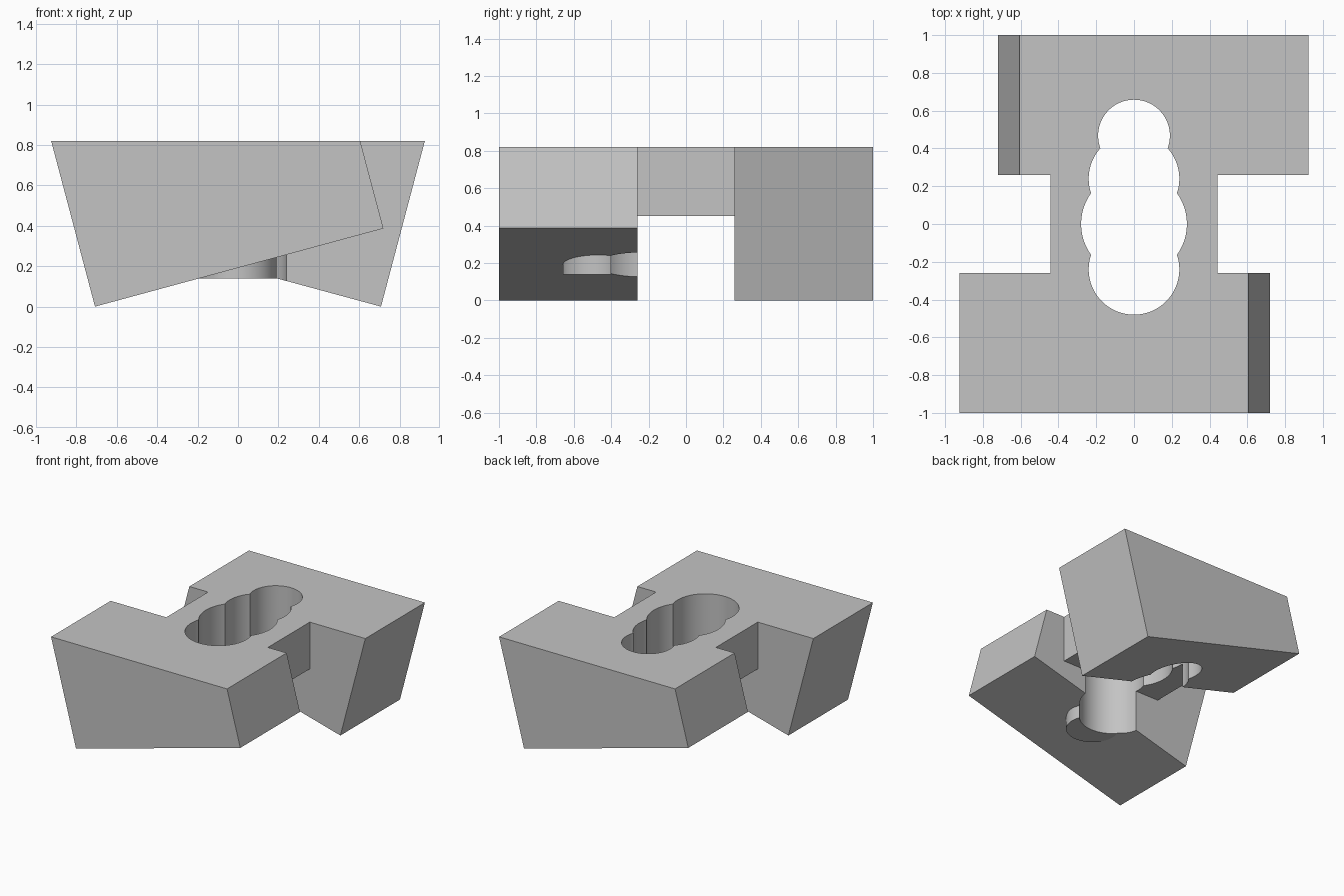
import bpy
import bmesh
import math
from mathutils import Matrix

cube = bpy.data.objects.get("Cube")
if cube:
    bpy.data.objects.remove(cube, do_unlink=True)

grey = bpy.data.materials.new("plain grey")
grey.use_nodes = True
COLOUR = (0.55, 0.55, 0.55, 1)
grey.diffuse_color = COLOUR
grey.node_tree.nodes["Principled BSDF"].inputs["Base Color"].default_value = COLOUR


def finish(bm, name):
    bmesh.ops.recalc_face_normals(bm, faces=bm.faces)
    mesh = bpy.data.meshes.new(name)
    bm.to_mesh(mesh)
    bm.free()
    mesh.materials.append(grey)
    obj = bpy.data.objects.new(name, mesh)
    bpy.context.collection.objects.link(obj)
    return obj


def prism(name, profile, y0, y1):
    """Extrude an x-z profile along y."""
    bm = bmesh.new()
    face = bm.faces.new([bm.verts.new((x, y0, z)) for x, z in profile])
    out = bmesh.ops.extrude_face_region(bm, geom=[face])
    verts = [g for g in out["geom"] if isinstance(g, bmesh.types.BMVert)]
    bmesh.ops.translate(bm, verts=verts, vec=(0, y1 - y0, 0))
    return finish(bm, name)


def cylinder(name, y, radius, z0, z1):
    bm = bmesh.new()
    bmesh.ops.create_cone(bm, cap_ends=True, segments=96, radius1=radius,
                          radius2=radius, depth=z1 - z0,
                          matrix=Matrix.Translation((0, y, (z0 + z1) / 2)))
    return finish(bm, name)


def combine(body, other, operation):
    mod = body.modifiers.new(other.name, 'BOOLEAN')
    mod.operation = operation
    mod.solver = 'EXACT'
    mod.object = other
    bpy.context.view_layer.objects.active = body
    bpy.ops.object.modifier_apply(modifier=mod.name)
    bpy.data.objects.remove(other, do_unlink=True)


# Tilted end blocks, mirrored across the middle
TOP = 0.82
half = [(-0.925, TOP), (0.605, TOP), (0.72, 0.387), (-0.708, 0)]
body = prism("slotted_body", half, -1, -0.26)
back = prism("back_block", [(-x, z) for x, z in half], 0.26, 1)

# Bridge joining the blocks
bridge = prism("bridge", [(-0.442, 0.452), (0.442, 0.452),
                          (0.442, TOP), (-0.442, TOP)], -0.35, 0.35)
combine(body, bridge, 'UNION')
combine(body, back, 'UNION')

# Round plug poking out below the front block
combine(body, cylinder("plug", -0.468, 0.19, 0.14, 0.6), 'UNION')

# Stepped row of overlapping round holes
for y, radius in ((-0.24, 0.24), (0, 0.28), (0.24, 0.24), (0.468, 0.19)):
    combine(body, cylinder("hole", y, radius, -0.3, 1.2), 'DIFFERENCE')

# Smooth bores with crisp edges
bpy.ops.object.select_all(action='DESELECT')
body.select_set(True)
bpy.context.view_layer.objects.active = body
bpy.ops.object.shade_smooth_by_angle(angle=math.radians(20))
